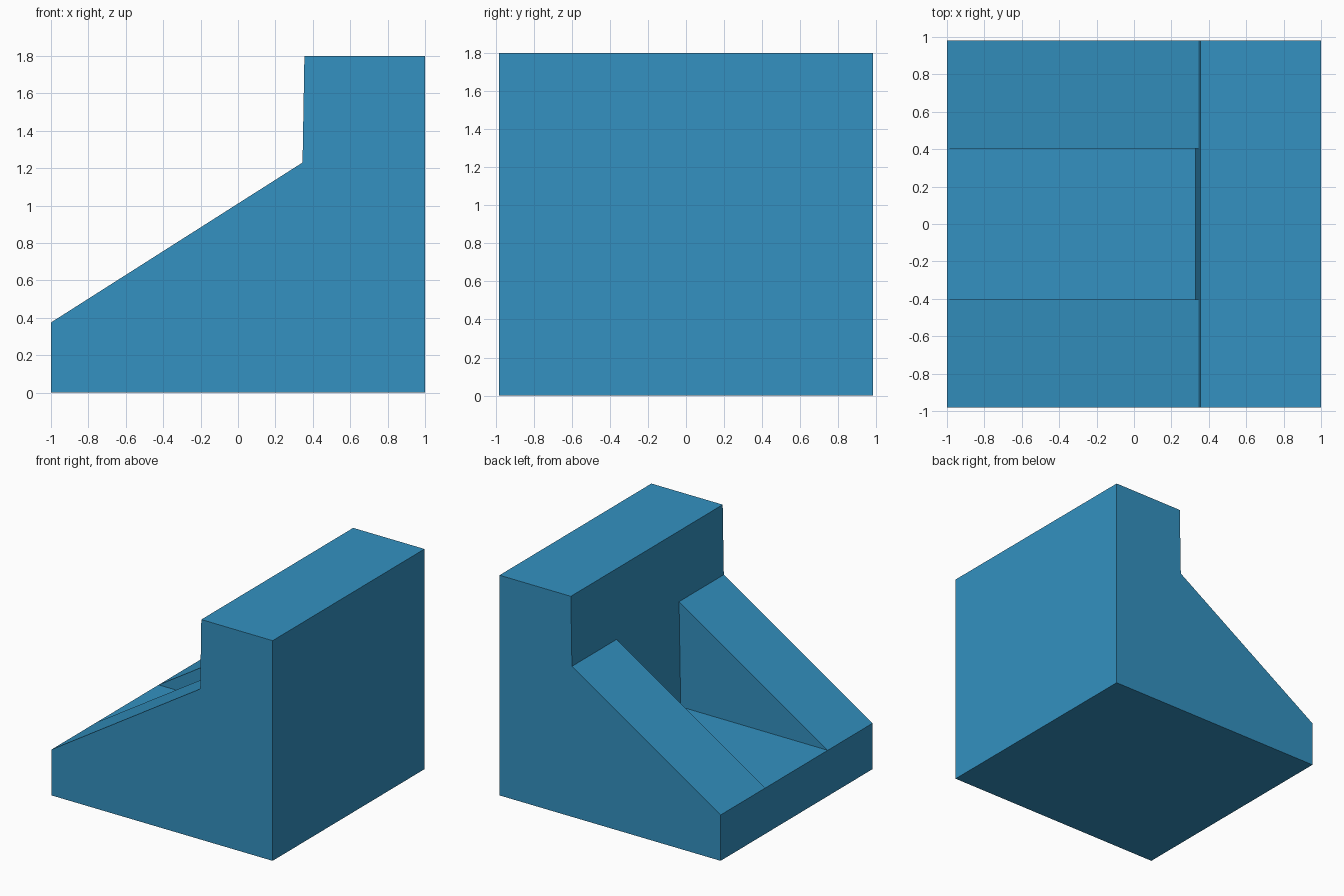
import bpy
import bmesh

cube = bpy.data.objects.get("Cube")
if cube:
    bpy.data.objects.remove(cube, do_unlink=True)

HALF_DEPTH, HALF_CHANNEL = 0.981, 0.403
TOP, LIP = 1.8, 0.375

# Flat blue material
blue = bpy.data.materials.new("blue")
blue.use_nodes = True
colour = (0.033, 0.283, 0.533, 1)
blue.diffuse_color = colour
blue.node_tree.nodes["Principled BSDF"].inputs["Base Color"].default_value = colour

# Side profiles: the sloping cheeks, and the low channel between them
ridge, valley, toe = (0.345, 1.23), (0.33, LIP), (-1, LIP)
block = [(-1, 0), (1, 0), (1, TOP), (0.355, TOP), ridge]
cheek = block + [toe]
channel = block + [valley, toe]

bm = bmesh.new()


def face(points):
    bm.faces.new([bm.verts.new(p) for p in points])


def cap(profile, y):
    face([(x, y, z) for x, z in profile])


def sweep(profile, y0, y1):
    for (xa, za), (xb, zb) in zip(profile, profile[1:] + profile[:1]):
        face([(xa, y0, za), (xb, y0, zb), (xb, y1, zb), (xa, y1, za)])


# Cheeks with end caps and the triangular walls facing the channel
for side in (-1, 1):
    sweep(cheek, side * HALF_DEPTH, side * HALF_CHANNEL)
    cap(cheek, side * HALF_DEPTH)
    cap([ridge, valley, toe], side * HALF_CHANNEL)
# Middle strip with the level channel floor
sweep(channel, -HALF_CHANNEL, HALF_CHANNEL)

# Weld into one closed solid and merge the coplanar faces
bmesh.ops.remove_doubles(bm, verts=bm.verts[:], dist=0.0005)
bmesh.ops.recalc_face_normals(bm, faces=bm.faces[:])
bmesh.ops.dissolve_limit(bm, angle_limit=0.005, verts=bm.verts[:], edges=bm.edges[:])

mesh = bpy.data.meshes.new("channelled_wedge_block")
bm.to_mesh(mesh)
bm.free()
mesh.materials.append(blue)
block_object = bpy.data.objects.new("channelled_wedge_block", mesh)
bpy.context.collection.objects.link(block_object)
